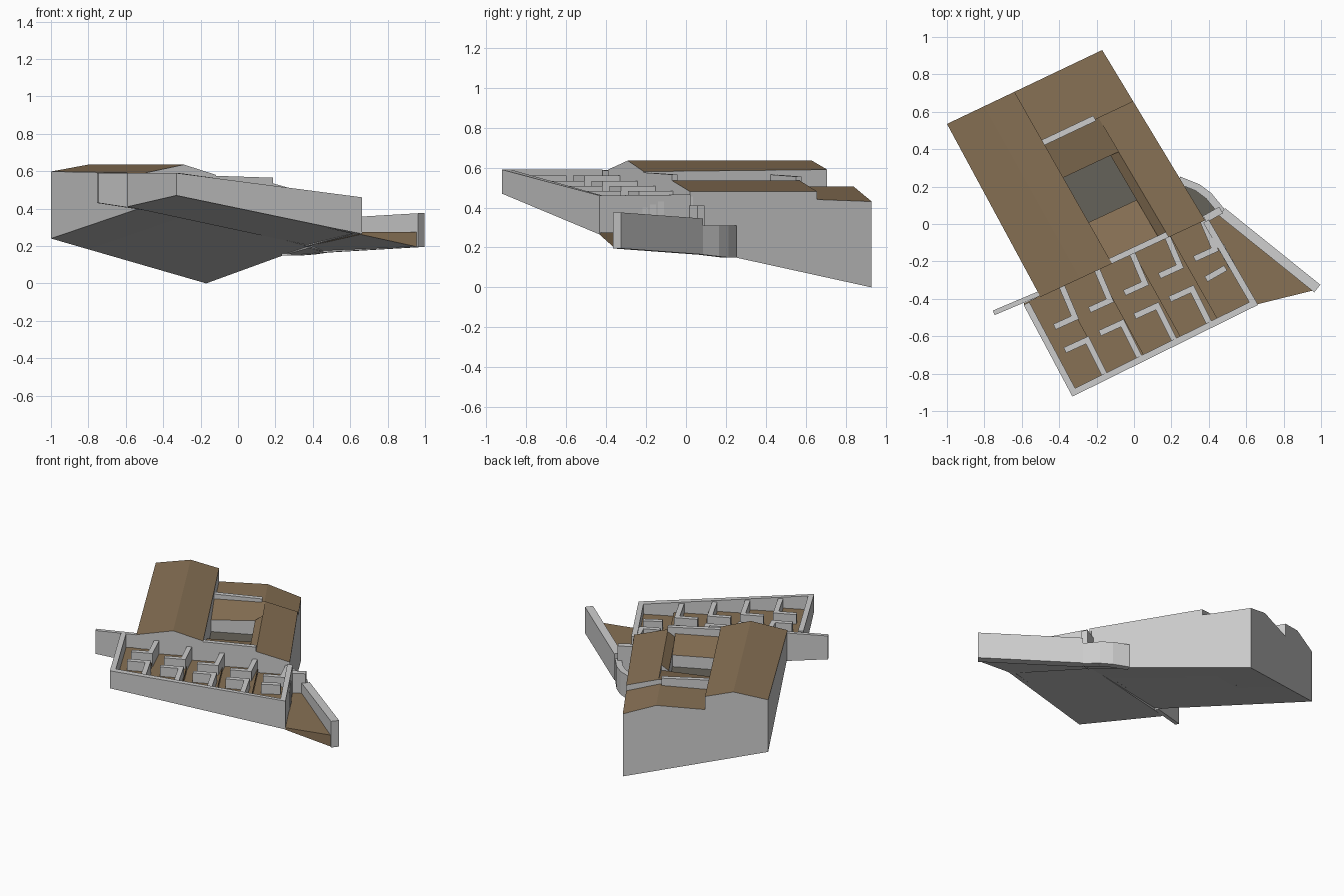
import bpy
from mathutils import Vector

if "Cube" in bpy.data.objects:
    bpy.data.objects.remove(bpy.data.objects["Cube"])


def material(name, rgb):
    m = bpy.data.materials.new(name)
    m.diffuse_color = (*rgb, 1)
    m.use_nodes = True
    m.node_tree.nodes["Principled BSDF"].inputs["Base Color"].default_value = m.diffuse_color
    return m


GREY = material("plaster grey", (0.60, 0.60, 0.60))
BROWN = material("roof brown", (0.245, 0.165, 0.09))
DARK = material("paving taupe", (0.13, 0.122, 0.10))


def make(name, verts, faces, side, top):
    """Mesh with one colour for upward faces and one for the sides; undersides stay grey."""
    me = bpy.data.meshes.new(name)
    me.from_pydata(verts, [], faces)
    for m in (side, top, GREY):
        me.materials.append(m)
    for p in me.polygons:
        p.material_index = 1 if p.normal.z > 0.5 else 2 if p.normal.z < -0.5 else 0
    ob = bpy.data.objects.new(name, me)
    bpy.context.collection.objects.link(ob)


def prism(name, pts, side=GREY, top=BROWN):
    """Counter-clockwise outline of (x, y, bottom, top)."""
    n = len(pts)
    v = [(x, y, b) for x, y, b, t in pts] + [(x, y, t) for x, y, b, t in pts]
    f = [tuple(reversed(range(n))), tuple(range(n, 2 * n))]
    f += [(i, (i + 1) % n, n + (i + 1) % n, n + i) for i in range(n)]
    make(name, v, f, side, top)


def wall(name, path, thick):
    """Mitred wall along (x, y, bottom, top) points."""
    p = [Vector(q[:2]) for q in path]
    v, f = [], []
    for i, q in enumerate(path):
        d0 = (p[i] - p[max(i - 1, 0)]).normalized()
        d1 = (p[min(i + 1, len(p) - 1)] - p[i]).normalized()
        d = (d0 + d1).normalized()
        ref = d1 if d1.length else d0
        n = Vector((-d.y, d.x)) * (thick / 2 / d.dot(ref))
        l, r = p[i] + n, p[i] - n
        v += [(*r, q[2]), (*l, q[2]), (*l, q[3]), (*r, q[3])]
    for i in range(len(path) - 1):
        a, b = 4 * i, 4 * i + 4
        f += [(a + j, b + j, b + (j + 1) % 4, a + (j + 1) % 4)[::-1] for j in range(4)]
    e = len(v) - 4
    f += [(3, 2, 1, 0)[::-1], (e, e + 1, e + 2, e + 3)[::-1]]
    # keep the winding outward whatever the path direction
    import_bm = bmesh.new()
    me = bpy.data.meshes.new("tmp")
    me.from_pydata(v, [], f)
    import_bm.from_mesh(me)
    bmesh.ops.recalc_face_normals(import_bm, faces=import_bm.faces)
    import_bm.verts.index_update()
    faces = [tuple(w.index for w in face.verts) for face in import_bm.faces]
    import_bm.free()
    bpy.data.meshes.remove(me)
    make(name, v, faces, GREY, GREY)


def blend(c, s, t):
    """Point inside a quad: s runs left to right, t front to back."""
    a, b, d, e = (Vector(q) for q in c)
    return a.lerp(b, s).lerp(e.lerp(d, s), t)


import bmesh

# ---- house: corners with the sloping ground height below them ----
HOUSE = [(-0.50, -0.39, 0.41), (0.38, 0.02, 0.20), (-0.17, 0.93, 0.0), (-1.0, 0.535, 0.24)]


def block(name, s0, s1, t0, t1, tops, top=BROWN):
    corners = [(s0, t0), (s1, t0), (s1, t1), (s0, t1)]
    prism(name, [(*blend(HOUSE, s, t), z) for (s, t), z in zip(corners, tops)], GREY, top)


block("left_wing_outer_roof", 0, 0.24, 0, 1, (0.59, 0.635, 0.635, 0.598))
block("left_wing_inner_roof", 0.24, 0.435, 0, 1, (0.635, 0.58, 0.59, 0.635))
block("rear_wing_roof", 0.435, 0.77, 0.70, 1, (0.50, 0.505, 0.505, 0.50))
block("rear_wing_outer_roof", 0.77, 1, 0.70, 1, (0.505, 0.44, 0.43, 0.505))
block("right_wing_outer_roof", 0.78, 1, 0, 0.70, (0.535, 0.48, 0.48, 0.535))
block("right_wing_inner_roof", 0.73, 0.78, 0, 0.50, (0.50, 0.535, 0.535, 0.50))
block("court_back_roof", 0.435, 0.78, 0.50, 0.70, (0.48, 0.50, 0.535, 0.535))
block("court_front_roof", 0.435, 0.73, 0, 0.24, (0.53, 0.53, 0.48, 0.48))
block("court_floor", 0.435, 0.73, 0.24, 0.50, (0.40,) * 4, DARK)
block("court_parapet", 0.435, 0.76, 0.69, 0.72, (0.565, 0.555, 0.555, 0.565), GREY)
block("front_parapet", 0.435, 0.78, 0.0, 0.03, (0.575, 0.565, 0.565, 0.575), GREY)

# ---- terrace: base, stepped floors and parapets ----
TERRACE = [(-0.33, -0.915, 0.47), (0.655, -0.43, 0.265), (0.39, 0.03, 0.20), (-0.59, -0.425, 0.41)]
prism("terrace_base", [(*c, t) for c, t in zip(TERRACE, (0.475, 0.35, 0.35, 0.475))], GREY, BROWN)
for k in range(5):
    z = 0.495 - 0.026 * k
    quad = [(k / 5, 0), (k / 5 + 0.2, 0), (k / 5 + 0.2, 1), (k / 5, 1)]
    prism(f"room_floor_{k + 1}",
          [(*blend(TERRACE, s, t).xy, z - 0.02, z) for s, t in quad], BROWN, BROWN)
wall("terrace_parapet", [(-0.575, -0.425, 0.41, 0.59), (-0.322, -0.90, 0.47, 0.59),
                         (0.64, -0.425, 0.265, 0.46), (0.385, 0.015, 0.20, 0.465)], 0.034)

# ---- L-shaped partitions, repeated along the terrace ----
back_l = [(-0.385, -0.335), (-0.315, -0.50), (-0.425, -0.55)]
front_l = [(-0.155, -0.81), (-0.25, -0.62), (-0.37, -0.675)]
for k in range(5):
    z = 0.495 - 0.026 * k
    for label, shape in (("back", back_l), ("front", front_l)):
        pts = [(x + 0.187 * k, y + 0.091 * k, z - 0.045, z + 0.065) for x, y in shape]
        if label == "front" and k == 4:
            pts = [(0.57, -0.27, z - 0.045, z + 0.065), *pts[1:]]
            pts[1] = (0.49, -0.235, *pts[1][2:])
            pts[2] = (0.385, -0.295, *pts[2][2:])
            pts = pts[1:]
        wall(f"{label}_partition_{k + 1}", pts, 0.032)

# ---- small entry steps beside the right parapet ----
for k in range(3):
    x, y = 0.455 + 0.022 * k, -0.14 - 0.04 * k
    wall(f"entry_step_{k + 1}", [(x, y, 0.34, 0.43 - 0.015 * k),
                                 (x + 0.035, y + 0.015, 0.27, 0.43 - 0.015 * k)], 0.034)

# ---- left garden wall ----
wall("left_garden_wall", [(-0.75, -0.475, 0.43, 0.59), (-0.49, -0.365, 0.39, 0.585)], 0.026)

# ---- right yard with its retaining wall ----
prism("yard_floor", [(0.655, -0.43, 0.262, 0.275), (0.96, -0.355, 0.195, 0.275),
                     (0.46, 0.055, 0.17, 0.275), (0.38, 0.02, 0.20, 0.275)], BROWN, BROWN)
wall("retaining_wall", [(0.98, -0.345, 0.195, 0.375), (0.47, 0.065, 0.165, 0.345)], 0.052)
wall("curved_wall", [(0.47, 0.065, 0.165, 0.31), (0.40, 0.15, 0.155, 0.31),
                     (0.34, 0.195, 0.15, 0.31), (0.24, 0.235, 0.15, 0.31)], 0.04)
wall("gate_wall", [(0.36, 0.015, 0.20, 0.41), (0.465, 0.075, 0.165, 0.41)], 0.04)
prism("side_pit_floor", [(0.38, 0.02, 0.19, 0.21), (0.47, 0.065, 0.165, 0.21),
                         (0.40, 0.15, 0.155, 0.21), (0.24, 0.24, 0.15, 0.21)], GREY, DARK)
